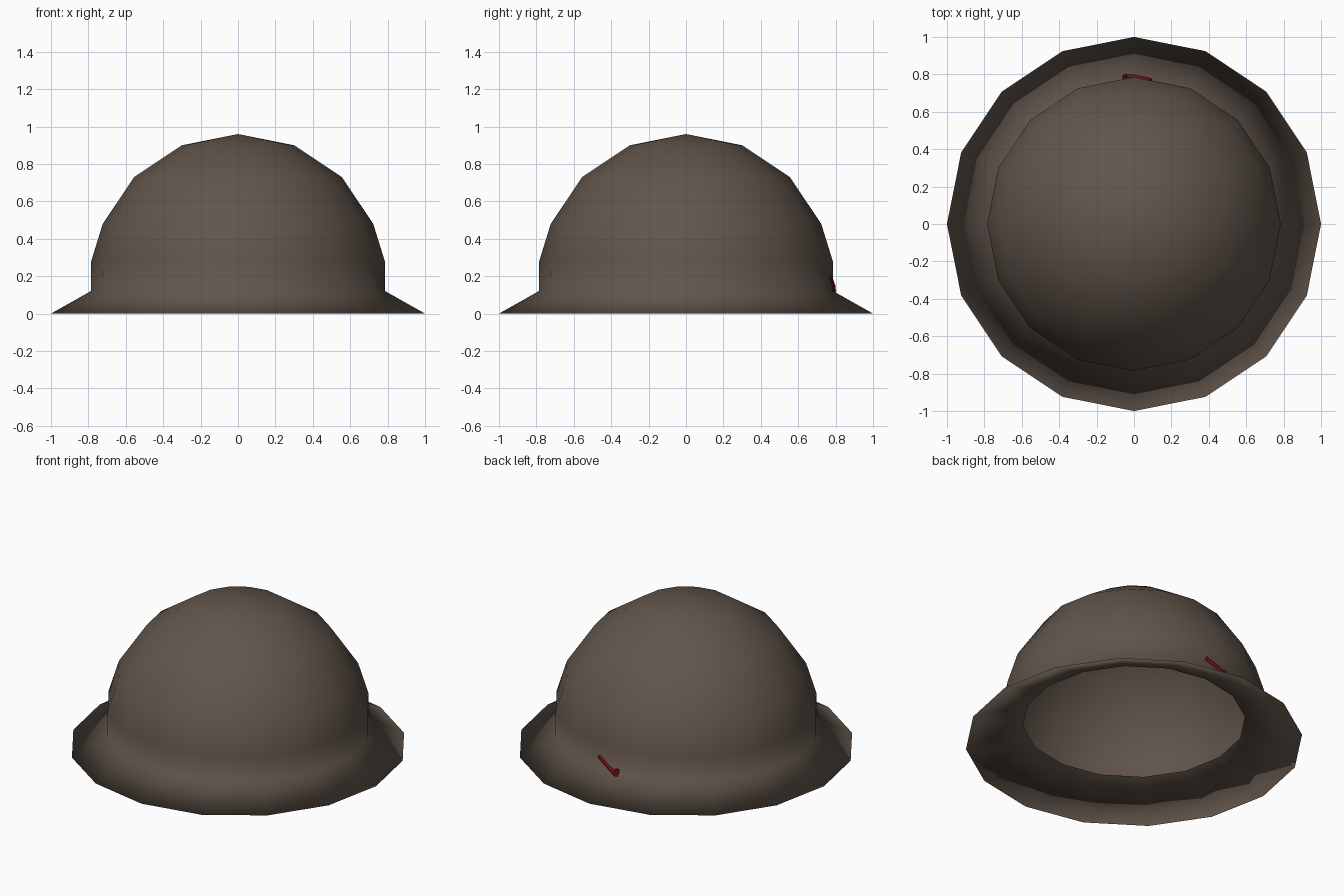
import bpy, bmesh, math

if "Cube" in bpy.data.objects:
    bpy.data.objects.remove(bpy.data.objects["Cube"])

SIDES = 16


def material(name, rgb):
    m = bpy.data.materials.new(name)
    m.diffuse_color = (*rgb, 1)
    m.use_nodes = True
    m.node_tree.nodes["Principled BSDF"].inputs["Base Color"].default_value = m.diffuse_color
    return m


brown = material("dull_brown", (0.122, 0.092, 0.071))
red = material("dark_red", (0.17, 0.004, 0.004))

# Helmet: one lathed sheet, from the open inner edge of the brim underside,
# out to the brim edge, back up the sloping brim and over the dome
profile = [(0.66, 0.14), (1.0, 0.0), (0.787, 0.12), (0.785, 0.28),
           (0.723, 0.48), (0.555, 0.73), (0.30, 0.90)]
bm = bmesh.new()
rings = []
for r, z in profile:
    rings.append([bm.verts.new((r * math.cos(2 * math.pi * i / SIDES),
                                r * math.sin(2 * math.pi * i / SIDES), z))
                  for i in range(SIDES)])
for lower, upper in zip(rings, rings[1:]):
    for i in range(SIDES):
        j = (i + 1) % SIDES
        bm.faces.new((lower[i], lower[j], upper[j], upper[i]))
apex = bm.verts.new((0, 0, 0.96))
for i in range(SIDES):
    bm.faces.new((rings[-1][i], rings[-1][(i + 1) % SIDES], apex))
for f in bm.faces:
    f.smooth = True
mesh = bpy.data.meshes.new("helmet_shell")
bm.to_mesh(mesh)
bm.free()
mesh.materials.append(brown)
helmet = bpy.data.objects.new("helmet_shell", mesh)
bpy.context.collection.objects.link(helmet)

# Small red streak with a short fork, low on the back of the dome
curve = bpy.data.curves.new("red_streak", "CURVE")
curve.dimensions = "3D"
curve.bevel_depth = 0.013
curve.bevel_resolution = 1
curve.use_fill_caps = True
for path in ([(0.09, 0.768, 0.20), (0.0, 0.786, 0.15), (-0.05, 0.787, 0.115)],
             [(-0.05, 0.778, 0.155), (-0.045, 0.792, 0.115)]):
    s = curve.splines.new("POLY")
    s.points.add(len(path) - 1)
    for p, co in zip(s.points, path):
        p.co = (*co, 1)
curve.materials.append(red)
streak = bpy.data.objects.new("red_streak", curve)
bpy.context.collection.objects.link(streak)
